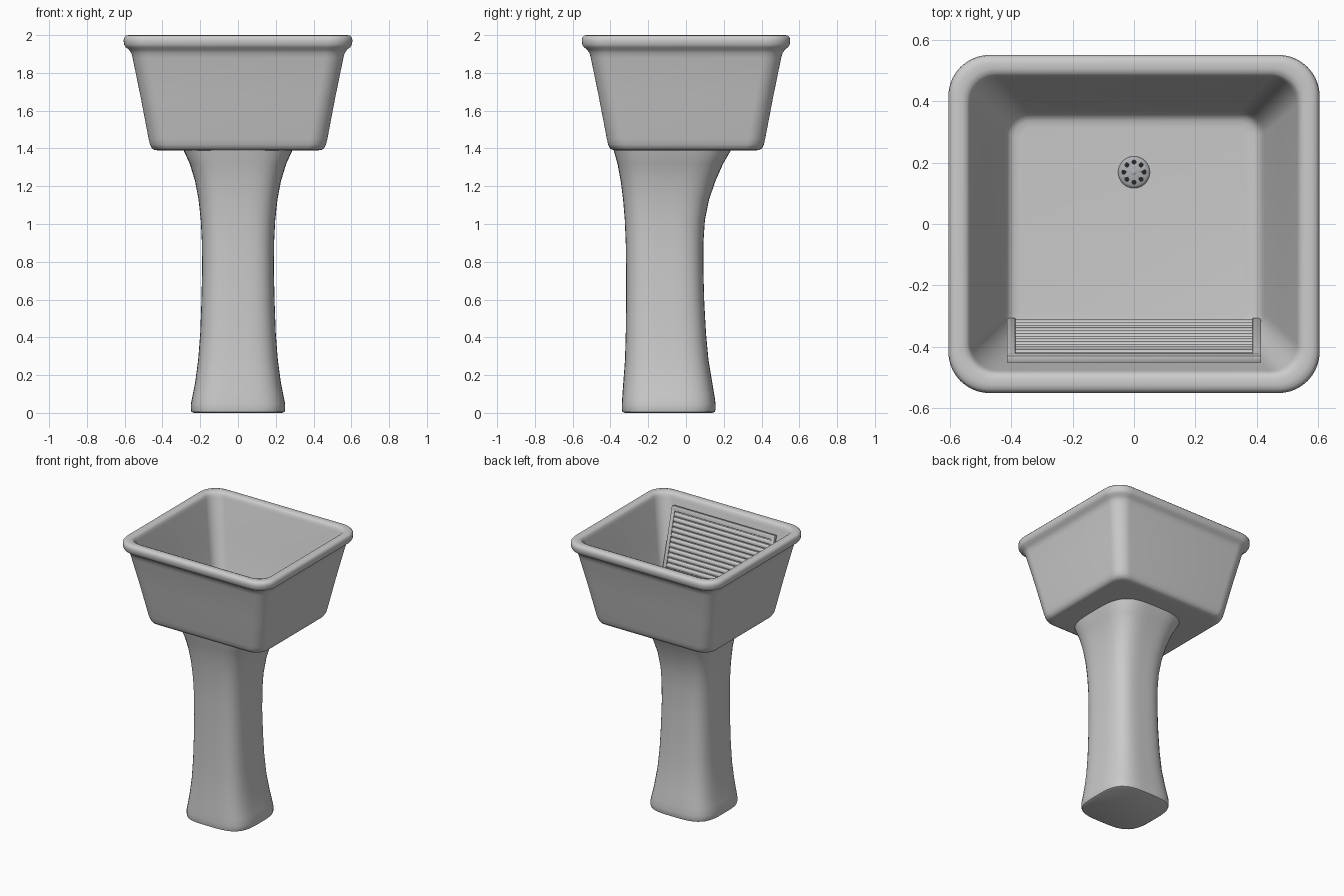
import bpy, bmesh, math
from mathutils import Matrix, Vector

if "Cube" in bpy.data.objects:
    bpy.data.objects.remove(bpy.data.objects["Cube"])


def finish(bm, name, angle=40):
    bmesh.ops.recalc_face_normals(bm, faces=bm.faces)
    me = bpy.data.meshes.new(name)
    bm.to_mesh(me)
    bm.free()
    ob = bpy.data.objects.new(name, me)
    bpy.context.collection.objects.link(ob)
    bpy.ops.object.select_all(action='DESELECT')
    ob.select_set(True)
    bpy.context.view_layer.objects.active = ob
    bpy.ops.object.shade_smooth_by_angle(angle=math.radians(angle))
    return ob


def loft(name, rings, angle=40):
    """Skin a list of closed rings and cap both ends."""
    bm = bmesh.new()
    loops = [[bm.verts.new(p) for p in ring] for ring in rings]
    n = len(loops[0])
    for a, b in zip(loops, loops[1:]):
        for i in range(n):
            j = (i + 1) % n
            bm.faces.new((a[i], a[j], b[j], b[i]))
    bm.faces.new(loops[0][::-1])
    bm.faces.new(loops[-1])
    return finish(bm, name, angle)


def rounded_rect(hx, hy, r, z, steps=10):
    pts = []
    for k, (sx, sy) in enumerate([(1, 1), (-1, 1), (-1, -1), (1, -1)]):
        for i in range(steps + 1):
            t = math.pi / 2 * (k + i / steps)
            pts.append((sx * (hx - r) + r * math.cos(t), sy * (hy - r) + r * math.sin(t), z))
    return pts


def superellipse(hx, y0, y1, z, p=3.5, n=64):
    cy, hy, pts = (y0 + y1) / 2, (y1 - y0) / 2, []
    for i in range(n):
        c, s = math.cos(2 * math.pi * i / n), math.sin(2 * math.pi * i / n)
        k = (abs(c) ** p + abs(s) ** p) ** (-1 / p)
        pts.append((hx * c * k, cy + hy * s * k, z))
    return pts


def circle(r, z, cx=0, cy=0, n=32):
    return [(cx + r * math.cos(2 * math.pi * i / n), cy + r * math.sin(2 * math.pi * i / n), z)
            for i in range(n)]


# Basin: outer wall up, over the rolled rim, down the inside to the floor
basin = [(.42, .09, 1.39), (.44, .09, 1.391), (.456, .09, 1.40), (.466, .09, 1.42),
         (.473, .09, 1.45), (.515, .095, 1.67), (.558, .10, 1.88), (.565, .105, 1.905),
         (.578, .115, 1.924), (.595, .125, 1.936), (.603, .13, 1.95), (.606, .135, 1.972),
         (.603, .13, 1.987), (.594, .125, 1.997), (.58, .12, 2.0), (.56, .105, 2.0),
         (.545, .095, 1.995), (.537, .09, 1.984), (.532, .09, 1.965), (.475, .085, 1.72),
         (.425, .075, 1.51), (.416, .07, 1.48), (.405, .06, 1.464), (.39, .05, 1.457), (.37, .04, 1.455)]
loft("basin", [rounded_rect(hx, hx - .054, r, z) for hx, r, z in basin])

# Pedestal: flared foot and neck (half width, front y, back y, height)
pedestal = [(.235, -.325, .14, 0), (.247, -.337, .153, .006), (.25, -.34, .157, .02),
            (.25, -.34, .157, .045), (.241, -.337, .151, .09), (.227, -.332, .139, .16),
            (.211, -.323, .119, .28), (.20, -.319, .106, .42), (.194, -.317, .097, .58),
            (.19, -.317, .092, .75), (.191, -.319, .092, .9), (.197, -.324, .10, 1.02),
            (.209, -.333, .122, 1.13), (.228, -.346, .157, 1.23), (.256, -.363, .197, 1.32),
            (.288, -.383, .238, 1.39), (.29, -.385, .24, 1.40)]
loft("pedestal", [superellipse(*row) for row in pedestal])

# Drain strainer: low dome with a ring of eight holes
DY = .169
strainer = loft("drain_strainer", [circle(r, z, 0, DY) for r, z in
                [(.05, 1.453), (.052, 1.458), (.05, 1.462), (.042, 1.466), (.028, 1.469), (.012, 1.471)]], 60)
bm = bmesh.new()
for i in range(8):
    t = 2 * math.pi * i / 8
    bmesh.ops.create_cone(bm, cap_ends=True, segments=12, radius1=.0065, radius2=.0065, depth=.05,
                          matrix=Matrix.Translation((.033 * math.cos(t), DY + .033 * math.sin(t), 1.465)))
cutter = finish(bm, "hole_cutter")
cutter.hide_render = True
mod = strainer.modifiers.new("holes", 'BOOLEAN')
mod.operation, mod.object, mod.solver = 'DIFFERENCE', cutter, 'EXACT'
bpy.context.view_layer.objects.active = strainer
bpy.ops.object.modifier_apply(modifier="holes")
bpy.data.objects.remove(cutter)
metal = bpy.data.materials.new("metal")
metal.diffuse_color = (.42, .43, .45, 1)
metal.use_nodes = True
metal.node_tree.nodes["Principled BSDF"].inputs["Base Color"].default_value = metal.diffuse_color
strainer.data.materials.clear()
strainer.data.materials.append(metal)

# Screw and the dark drain opening behind the holes
screw = loft("drain_screw", [circle(r, z, 0, DY, 16) for r, z in
             [(.009, 1.468), (.009, 1.472), (.006, 1.474)]])
screw.data.materials.append(metal)
hole = loft("drain_opening", [circle(.043, z, 0, DY) for z in (1.453, 1.458)])
dark = bpy.data.materials.new("dark")
dark.diffuse_color = (.02, .02, .02, 1)
dark.use_nodes = True
dark.node_tree.nodes["Principled BSDF"].inputs["Base Color"].default_value = dark.diffuse_color
hole.data.materials.append(dark)

# Washboard leaning on the front wall; local y runs up the slope, -z faces the basin
low, high = Vector((0, -.325, 1.46)), Vector((0, -.449, 1.935))
slope = high - low
L = slope.length
place = Matrix.Translation(low) @ Matrix.Rotation(math.atan2(slope.z, slope.y), 4, 'X')


def board_box(name, x0, x1, y0, y1, z0, z1, bevel=.004):
    bm = bmesh.new()
    bmesh.ops.create_cube(bm, size=1, matrix=Matrix.Translation(((x0 + x1) / 2, (y0 + y1) / 2, (z0 + z1) / 2))
                          @ Matrix.Diagonal((x1 - x0, y1 - y0, z1 - z0, 1)))
    bmesh.ops.bevel(bm, geom=bm.edges[:], offset=bevel, segments=2, profile=.5, affect='EDGES')
    bm.transform(place)
    return finish(bm, name)


board_box("washboard_panel", -.40, .40, .005, L - .01, -.008, .004, .002)
for side, s in (("left", -1), ("right", 1)):
    board_box("washboard_" + side + "_rail", *sorted((s * .387, s * .415)), 0, L, -.02, .005)
board_box("washboard_top_rail", -.413, .413, L - .035, L, -.02, .005)

# Rounded ribs across the washboard
RIBS = 13
pitch = (L - .04) / RIBS
bm = bmesh.new()
for i in range(RIBS):
    m = (Matrix.Translation((0, pitch * (i + .5), -.006)) @ Matrix.Diagonal((1, pitch * .45, .011, 1))
         @ Matrix.Rotation(math.pi / 2, 4, 'Y'))
    bmesh.ops.create_cone(bm, cap_ends=True, segments=16, radius1=1, radius2=1, depth=.785, matrix=m)
bm.transform(place)
finish(bm, "washboard_ribs")
